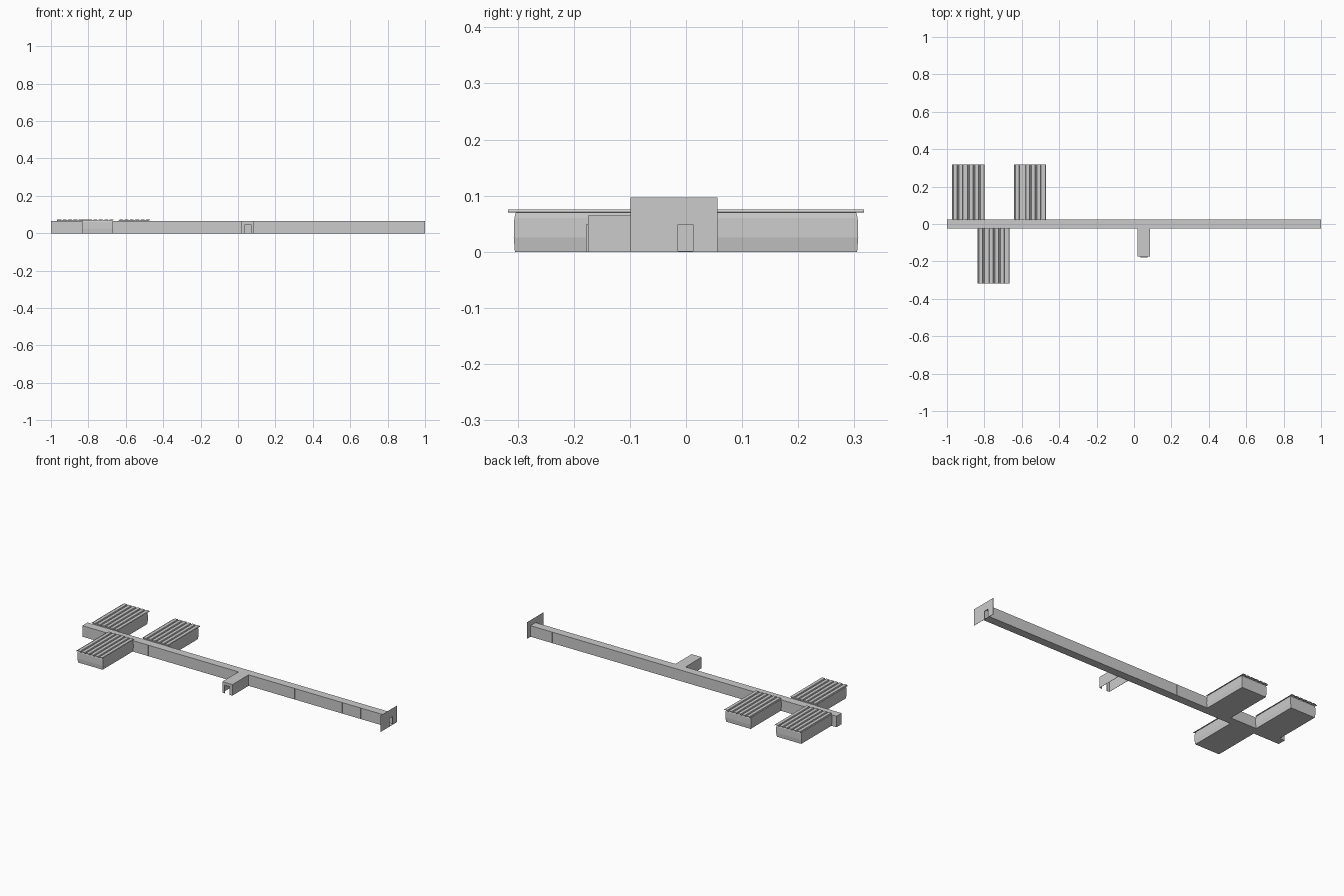
import bpy, bmesh

if "Cube" in bpy.data.objects:
    bpy.data.objects.remove(bpy.data.objects["Cube"])


def make_object(name, bm):
    bmesh.ops.recalc_face_normals(bm, faces=bm.faces)
    mesh = bpy.data.meshes.new(name)
    bm.to_mesh(mesh)
    bm.free()
    ob = bpy.data.objects.new(name, mesh)
    bpy.context.collection.objects.link(ob)
    return ob


def add_box(bm, x0, x1, y0, y1, z0, z1):
    verts = bmesh.ops.create_cube(bm, size=1)["verts"]
    for v in verts:
        v.co.x = x0 if v.co.x < 0 else x1
        v.co.y = y0 if v.co.y < 0 else y1
        v.co.z = z0 if v.co.z < 0 else z1


def boxes(name, items):
    bm = bmesh.new()
    for b in items:
        add_box(bm, *b)
    return make_object(name, bm)


T = 0.001        # panel thickness
W = 0.024        # corridor half width
H = 0.065        # corridor height
SX0, SX1, SY = 0.02, 0.086, -0.175   # entrance passage extents

# Long hollow corridor, front wall left open where the passage joins
boxes("corridor", [
    (-1, 1, -W, W, 0, T),
    (-1, 1, -W, W, H - T, H),
    (-1, 1, W - T, W, T, H - T),
    (-1, SX0, -W, -W + T, T, H - T),
    (SX1, 1, -W, -W + T, T, H - T),
    (-1, -1 + T, -W + T, W - T, T, H - T),
])

# Panel joints on the corridor walls
seams = []
for x in (-0.57, -0.436, -0.24, 0.11, 0.387, 0.508, 0.58, 0.697, 0.818):
    seams.append((x - 0.001, x + 0.001, -W - 0.0008, -W, 0, H))
for x in (-0.38, -0.27, -0.004, 0.245, 0.784, 0.858):
    seams.append((x - 0.001, x + 0.001, W, W + 0.0008, 0, H))
boxes("wall_joints", seams)

# Tall end wall with a doorway
D0, D1, DH = -0.014, 0.0125, 0.049
boxes("end_wall", [
    (1 - T, 1, -0.099, D0, 0, 0.097),
    (1 - T, 1, D1, 0.056, 0, 0.097),
    (1 - T, 1, D0, D1, DH, 0.097),
])

# Entrance passage with doorway in its front
E0, E1 = 0.037, 0.069
boxes("entrance_passage", [
    (SX0, SX0 + T, SY, -W, 0, H),
    (SX1 - T, SX1, SY, -W, 0, H),
    (SX0 + T, SX1 - T, SY, -W, H - T, H),
    (SX0 + T, E0, SY, SY + T, 0, H - T),
    (E1, SX1 - T, SY, SY + T, 0, H - T),
    (E0, E1, SY, SY + T, DH, H - T),
])
boxes("entrance_door_frame", [
    (E0 - 0.002, E0, SY - 0.003, SY + T, 0, DH),
    (E1, E1 + 0.002, SY - 0.003, SY + T, 0, DH),
    (E0 - 0.002, E1 + 0.002, SY - 0.003, SY + T, DH - 0.002, DH),
])


def pod_body(name, cx, side):
    # Stacked rectangular rings: tucked-in skirt, upright wall, drawn-in top
    bm = bmesh.new()
    rings = []
    for z, hx, far in ((0, 0.080, 0.305), (0.025, 0.084, 0.307),
                       (0.060, 0.083, 0.306), (0.071, 0.081, 0.303)):
        rings.append([bm.verts.new((cx + sx * hx, side * y, z))
                      for sx, y in ((-1, W), (1, W), (1, far), (-1, far))])
    for a, b in zip(rings, rings[1:]):
        for i in range(4):
            j = (i + 1) % 4
            bm.faces.new((a[i], a[j], b[j], b[i]))
    bm.faces.new(rings[0])
    bm.faces.new(rings[-1])
    return make_object(name, bm)


def pod_roof(name, cx, side, ribs=6):
    # Ribbed sheet running away from the corridor, overhanging the far end
    bm = bmesh.new()
    half, low, high = 0.086, 0.0705, 0.075
    pitch = 2 * half / ribs
    profile = []
    for i in range(ribs):
        x = cx - half + i * pitch
        for f, z in ((0, low), (0.2, low), (0.28, high), (0.92, high)):
            profile.append((x + f * pitch, z))
    profile.append((cx + half, low))
    near = [bm.verts.new((x, side * 0.0225, z)) for x, z in profile]
    far = [bm.verts.new((x, side * 0.317, z)) for x, z in profile]
    for i in range(len(profile) - 1):
        bm.faces.new((near[i], near[i + 1], far[i + 1], far[i]))
    ob = make_object(name, bm)
    mod = ob.modifiers.new("sheet", "SOLIDIFY")
    mod.thickness = 0.001
    mod.offset = 0
    return ob


# Three rooms: two behind the corridor, one in front
for label, cx, side in (("back_outer", -0.887, 1), ("back_inner", -0.556, 1),
                        ("front", -0.751, -1)):
    pod_body(label + "_room_walls", cx, side)
    pod_roof(label + "_room_roof", cx, side)
